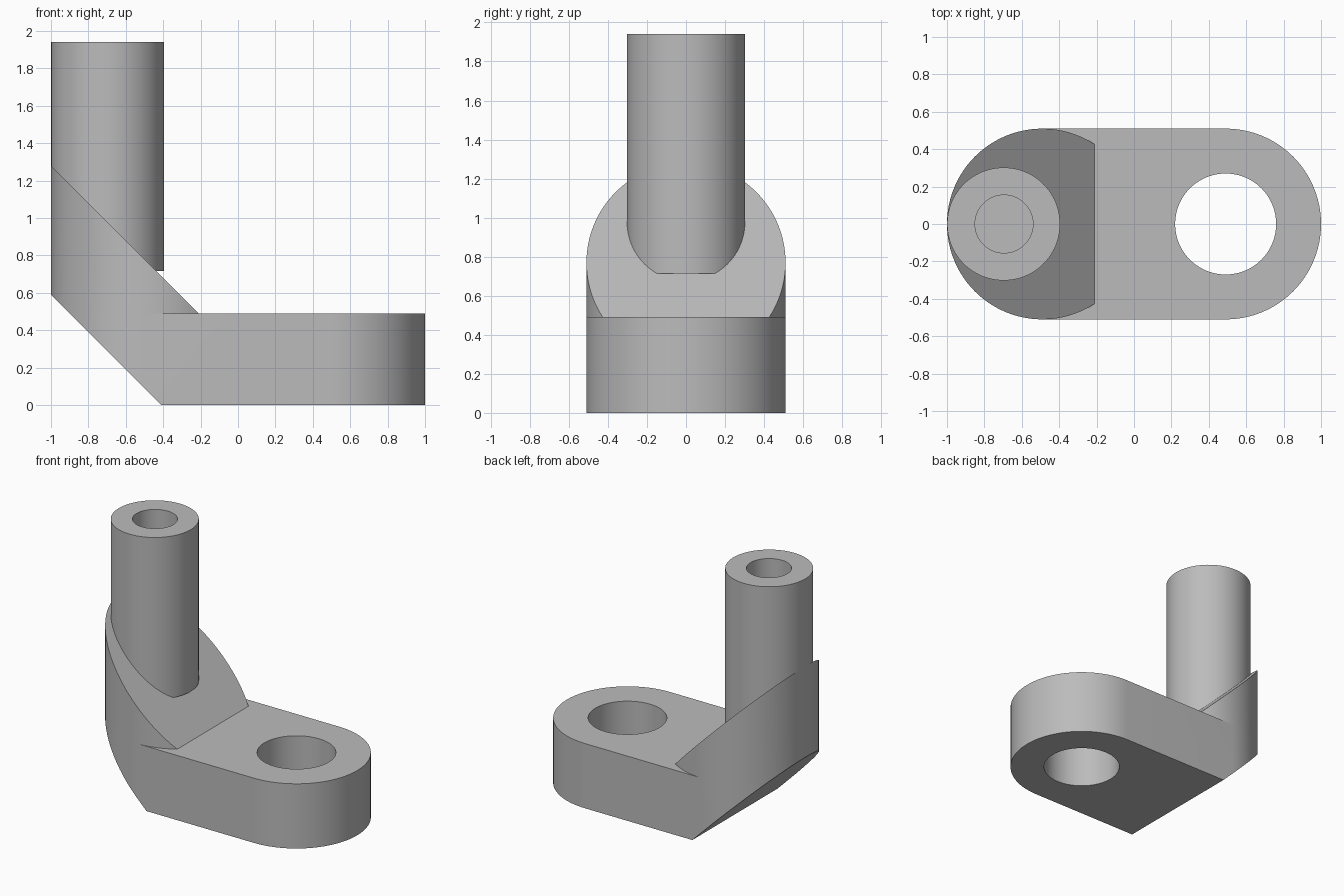
import bpy, bmesh
from math import cos, sin, pi, radians

if "Cube" in bpy.data.objects:
    bpy.data.objects.remove(bpy.data.objects["Cube"], do_unlink=True)

grey = bpy.data.materials.new("plain grey")
grey.use_nodes = True
colour = (0.5, 0.5, 0.5, 1)
grey.diffuse_color = colour
grey.node_tree.nodes["Principled BSDF"].inputs["Base Color"].default_value = colour

SEG = 96
R = 0.51          # rounded end radius
END = 0.49        # distance of the rounded ends from the centre
PLATE = 0.49      # plate thickness


def arc(cx, r, start, stop, n):
    return [(cx + r * cos(start + (stop - start) * i / n),
             r * sin(start + (stop - start) * i / n)) for i in range(n + 1)]


def circle(cx, r):
    return arc(cx, r, -pi, pi, SEG)[:-1]


def prism(outline, z0, z1):
    """Closed vertical extrusion of an outline."""
    bm = bmesh.new()
    face = bm.faces.new([bm.verts.new((x, y, z0)) for x, y in outline])
    top = bmesh.ops.extrude_face_region(bm, geom=[face])["geom"]
    bmesh.ops.translate(bm, vec=(0, 0, z1 - z0),
                        verts=[g for g in top if isinstance(g, bmesh.types.BMVert)])
    return bm


def clip(bm, point, normal):
    """Remove what lies on the normal's side and cap the cut."""
    cut = bmesh.ops.bisect_plane(bm, geom=bm.verts[:] + bm.edges[:] + bm.faces[:],
                                 plane_co=point, plane_no=normal, clear_outer=True)
    edges = [g for g in cut["geom_cut"] if isinstance(g, bmesh.types.BMEdge)]
    bmesh.ops.holes_fill(bm, edges=edges, sides=0)


def finish(bm, name):
    bmesh.ops.recalc_face_normals(bm, faces=bm.faces)
    mesh = bpy.data.meshes.new(name)
    bm.to_mesh(mesh)
    bm.free()
    mesh.materials.append(grey)
    obj = bpy.data.objects.new(name, mesh)
    bpy.context.collection.objects.link(obj)
    return obj


def activate(obj):
    bpy.ops.object.select_all(action="DESELECT")
    obj.select_set(True)
    bpy.context.view_layer.objects.active = obj


def bore(obj, cx, r, z0, z1):
    """Cut a round vertical hole."""
    cutter = finish(prism(circle(cx, r), z0, z1), "hole_cutter")
    cutter.hide_render = True
    mod = obj.modifiers.new("hole", "BOOLEAN")
    mod.operation = "DIFFERENCE"
    mod.solver = "EXACT"
    mod.object = cutter
    activate(obj)
    bpy.ops.object.modifier_apply(modifier=mod.name)
    bpy.data.objects.remove(cutter, do_unlink=True)


UNDERSIDE = ((-0.41, 0, 0), (-1, 0, -1))
SLOPE = ((-0.21, 0, PLATE), (1, 0, 1))

# Base plate: rounded slot shape, undercut at the arm, with a through hole
stadium = arc(END, R, -pi / 2, pi / 2, SEG // 2) + arc(-END, R, pi / 2, 3 * pi / 2, SEG // 2)
bm = prism(stadium, 0, PLATE)
clip(bm, *UNDERSIDE)
base = finish(bm, "base_plate")
bore(base, END, 0.27, -0.2, 0.8)

# Angled arm: cylinder sliced by two parallel sloping planes
bm = prism(circle(-END, R), PLATE, 1.5)
clip(bm, *UNDERSIDE)
clip(bm, *SLOPE)
arm = finish(bm, "angled_arm")

# Upright post with a blind bore
post = finish(prism(circle(-0.697, 0.302), 0.715, 1.94), "upright_post")
bore(post, -0.695, 0.155, 1.2, 2.2)

for part in (base, arm, post):
    activate(part)
    bpy.ops.object.shade_smooth_by_angle(angle=radians(30))
